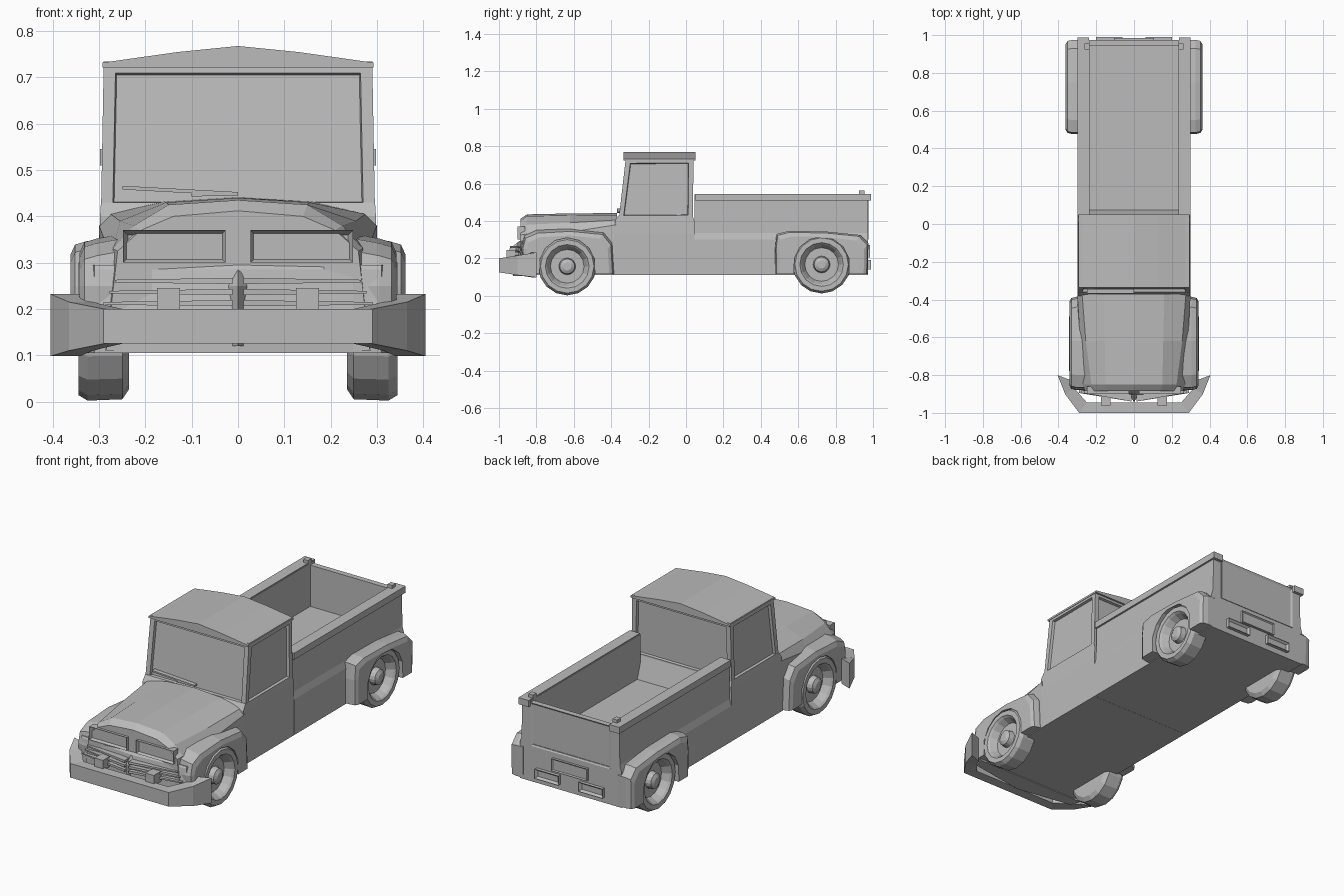
import bpy, bmesh, math
from mathutils import Vector

cube = bpy.data.objects.get("Cube")
if cube:
    bpy.data.objects.remove(cube, do_unlink=True)

paint = bpy.data.materials.new("plain_grey")
paint.use_nodes = True
GREY = (0.5, 0.5, 0.5, 1)
paint.diffuse_color = GREY
paint.node_tree.nodes["Principled BSDF"].inputs["Base Color"].default_value = GREY


def finish(name, bm):
    bmesh.ops.recalc_face_normals(bm, faces=bm.faces)
    mesh = bpy.data.meshes.new(name)
    bm.to_mesh(mesh)
    bm.free()
    mesh.materials.append(paint)
    ob = bpy.data.objects.new(name, mesh)
    bpy.context.collection.objects.link(ob)
    return ob


def loft(name, sections, caps=True, edit=None):
    """Skin a row of matching closed sections."""
    bm = bmesh.new()
    rings = [[bm.verts.new(p) for p in s] for s in sections]
    for a, b in zip(rings, rings[1:]):
        for i in range(len(a)):
            j = (i + 1) % len(a)
            bm.faces.new((a[i], a[j], b[j], b[i]))
    if caps:
        bm.faces.new(rings[0])
        bm.faces.new(rings[-1])
    bmesh.ops.recalc_face_normals(bm, faces=bm.faces)
    if edit:
        edit(bm)
    return finish(name, bm)


def box(name, x, y, z, edit=None):
    return loft(name, [[(x[0], y[0], h), (x[1], y[0], h), (x[1], y[1], h), (x[0], y[1], h)] for h in z], edit=edit)


def recess(direction, thickness, depth):
    """Return an edit that insets every face turned towards a direction."""
    def edit(bm):
        d = Vector(direction)
        faces = [f for f in bm.faces if f.normal.dot(d) > 0.9]
        bmesh.ops.inset_individual(bm, faces=faces, thickness=thickness, depth=depth)
    return edit


def mirrored(half):
    """Close a half section, given as (x, z) from the bottom up to the middle."""
    return half + [(-x, z) for x, z in reversed(half) if x > 0]


def across(half, y):
    return [(x, y, z) for x, z in mirrored(half)]


# Cab: lower doors, glazed upper part and crowned roof
def door_ring(z, x):
    return [(-x, -0.38, z), (x, -0.38, z), (x, 0.045, z), (-x, 0.045, z)]


loft("cab_doors", [door_ring(0.11, 0.30), door_ring(0.33, 0.30), door_ring(0.40, 0.298),
                   [(-0.296, -0.36, 0.43), (0.296, -0.36, 0.43), (0.296, 0.035, 0.43), (-0.296, 0.035, 0.43)]])


def glaze(bm):
    faces = [f for f in bm.faces if abs(f.normal.z) < 0.5]
    bmesh.ops.inset_individual(bm, faces=faces, thickness=0.036, depth=0)
    bmesh.ops.inset_individual(bm, faces=faces, thickness=0.004, depth=-0.014)


loft("cab_windows", [[(-0.296, -0.36, 0.405), (0.296, -0.36, 0.405), (0.296, 0.037, 0.405), (-0.296, 0.037, 0.405)],
                     [(-0.29, -0.322, 0.735), (0.29, -0.322, 0.735), (0.29, 0.04, 0.735), (-0.29, 0.04, 0.735)]],
     edit=glaze)
roof = [(0.293, 0.722), (0.293, 0.732), (0.13, 0.755), (0, 0.768)]
loft("roof", [across(roof, y) for y in (-0.335, 0.05)])
loft("cab_rear_skirt", [[(x, 0.03, 0.42), (x, 0.045, 0.40), (x, 0.075, 0.31), (x, 0.03, 0.31)] for x in (-0.24, 0.24)])

# Cargo bed with rails, tailgate and rear fittings
bed = [(0.235, 0.31), (0.235, 0.54), (0.287, 0.54), (0.29, 0.335), (0.30, 0.30), (0.30, 0.11)]
bed_section = bed + [(-x, z) for x, z in reversed(bed)]
loft("cargo_bed", [[(x, y, z) for x, z in bed_section] for y in (0.046, 0.972)])
box("tailgate", (-0.236, 0.236), (0.945, 0.975), (0.30, 0.53), recess((0, 1, 0), 0.014, -0.006))
box("rear_plate", (-0.105, 0.105), (0.96, 0.985), (0.205, 0.27), recess((0, 1, 0), 0.008, -0.005))
for side, s in (("left", 1), ("right", -1)):
    box(side + "_bed_rail", sorted((s * 0.238, s * 0.298)), (0.048, 0.988), (0.51, 0.545))
    box(side + "_tailgate_latch", sorted((s * 0.235, s * 0.262)), (0.925, 0.955), (0.53, 0.562))
    box(side + "_tail_light", sorted((s * 0.06, s * 0.20)), (0.96, 0.99), (0.14, 0.19), recess((0, 1, 0), 0.014, -0.012))

# Bonnet and nose, rounded towards the front
loft("bonnet", [
    across([(0.30, 0.11), (0.30, 0.38), (0.275, 0.405), (0.16, 0.432), (0, 0.442)], -0.37),
    across([(0.295, 0.11), (0.285, 0.34), (0.255, 0.39), (0.155, 0.43), (0, 0.44)], -0.62),
    across([(0.29, 0.11), (0.27, 0.33), (0.225, 0.38), (0.15, 0.425), (0, 0.435)], -0.85),
    across([(0.285, 0.11), (0.26, 0.325), (0.21, 0.37), (0.14, 0.40), (0, 0.412)], -0.885)])
loft("grille_panel", [[(-0.33, -0.82, z), (-0.31, -0.875, z), (0, y, z), (0.31, -0.875, z), (0.33, -0.82, z)]
                      for z, y in ((0.105, -0.925), (0.20, -0.925), (0.285, -0.90), (0.295, -0.885))])
for side, s in (("left", 1), ("right", -1)):
    box(side + "_headlight", sorted((s * 0.027, s * 0.248)), (-0.90, -0.86), (0.30, 0.37),
        recess((0, -1, 0), 0.014, -0.022))
    for i, z in enumerate((0.212, 0.236, 0.26)):
        reach = 0.29 - 0.012 * i
        loft(f"{side}_grille_bar_{i + 1}", [
            [(s * 0.012, -0.94, z - 0.006), (s * 0.012, -0.94, z + 0.007), (s * 0.012, -0.88, z + 0.007), (s * 0.012, -0.88, z - 0.006)],
            [(s * reach, -0.895, z - 0.003), (s * reach, -0.895, z + 0.003), (s * reach, -0.86, z + 0.003), (s * reach, -0.86, z - 0.003)]])
    box(side + "_bumper_bracket", sorted((s * 0.125, s * 0.175)), (-0.96, -0.88), (0.19, 0.245))
loft("grille_ridge", [[(-w, -0.89, z), (0, y, z), (w, -0.89, z)] for z, y, w in ((0.12, -0.945, 0.03), (0.25, -0.945, 0.03), (0.285, -0.90, 0.01))])

# Front bumper sweeping round both corners, taller at the tips
half_path = [(0.405, -0.80, 0.34, -0.825, 0.098, 0.232), (0.365, -0.90, 0.315, -0.87, 0.11, 0.215),
             (0.29, -1.0, 0.25, -0.945, 0.125, 0.20)]
path = half_path + [(-a, b, -c, d, e, f) for a, b, c, d, e, f in reversed(half_path)]
loft("front_bumper", [[(a, b, e), (a, b, f), (c, d, f), (c, d, e)] for a, b, c, d, e, f in path])


# Fenders: an outline with a wheel arch, skinned outwards
def fender(name, s, outline, centre, arch, widths):
    cy, cz = centre
    hole = []
    for i in range(9):
        t = math.pi * (1.06 - 1.12 * i / 8)
        hole.append((cy + arch * math.cos(t), cz + arch * math.sin(t)))
    hole = [(hole[0][0], 0.115)] + hole + [(hole[-1][0], 0.115)]
    mid = cy
    sections = []
    for x, k, drop in widths:
        ring = [(s * x, mid + (y - mid) * k, z - (drop if z > 0.25 else 0)) for y, z in outline]
        ring += [(s * x, y, z) for y, z in reversed(hole)]
        sections.append(ring)
    loft(name, sections)


front_outline = [(-0.865, 0.115), (-0.88, 0.25), (-0.865, 0.315), (-0.80, 0.342), (-0.62, 0.352),
                 (-0.44, 0.335), (-0.395, 0.28), (-0.385, 0.115)]
rear_outline = [(0.478, 0.115), (0.476, 0.25), (0.484, 0.33), (0.55, 0.347), (0.75, 0.343), (0.93, 0.325),
                (0.975, 0.28), (0.972, 0.115)]


# Wheels: revolved tyre, dished rim and hub
def wheel(name, s, y, z):
    profile = [(0.235, 0.06), (0.235, 0.13), (0.25, 0.152), (0.325, 0.155), (0.345, 0.143), (0.345, 0.117),
               (0.335, 0.108), (0.30, 0.09), (0.30, 0.045), (0.328, 0.04), (0.338, 0.022)]
    n = 16
    loft(name, [[(s * x, y + r * math.cos(math.tau * i / n), z + r * math.sin(math.tau * i / n)) for i in range(n)]
                for x, r in profile])


for side, s in (("left", 1), ("right", -1)):
    fender(side + "_front_fender", s, front_outline, (-0.635, 0.16), 0.15,
           [(0.25, 1, -0.01), (0.305, 1, 0), (0.332, 0.97, 0.008), (0.342, 0.90, 0.03)])
    fender(side + "_rear_fender", s, rear_outline, (0.725, 0.165), 0.15,
           [(0.28, 1, 0), (0.325, 1, 0), (0.352, 0.975, 0.008), (0.362, 0.91, 0.03)])
    wheel(side + "_front_wheel", s, -0.635, 0.157)
    wheel(side + "_rear_wheel", s, 0.725, 0.167)

# Windscreen wipers
for name, x0, x1 in (("right_wiper", -0.25, -0.01), ("left_wiper", -0.10, 0.0)):
    loft(name, [[(x, -0.368, z), (x, -0.368, z + 0.008), (x, -0.345, z + 0.008), (x, -0.345, z)]
                for x, z in ((x0, 0.458 if x0 < -0.2 else 0.443), (x1, 0.445))])
